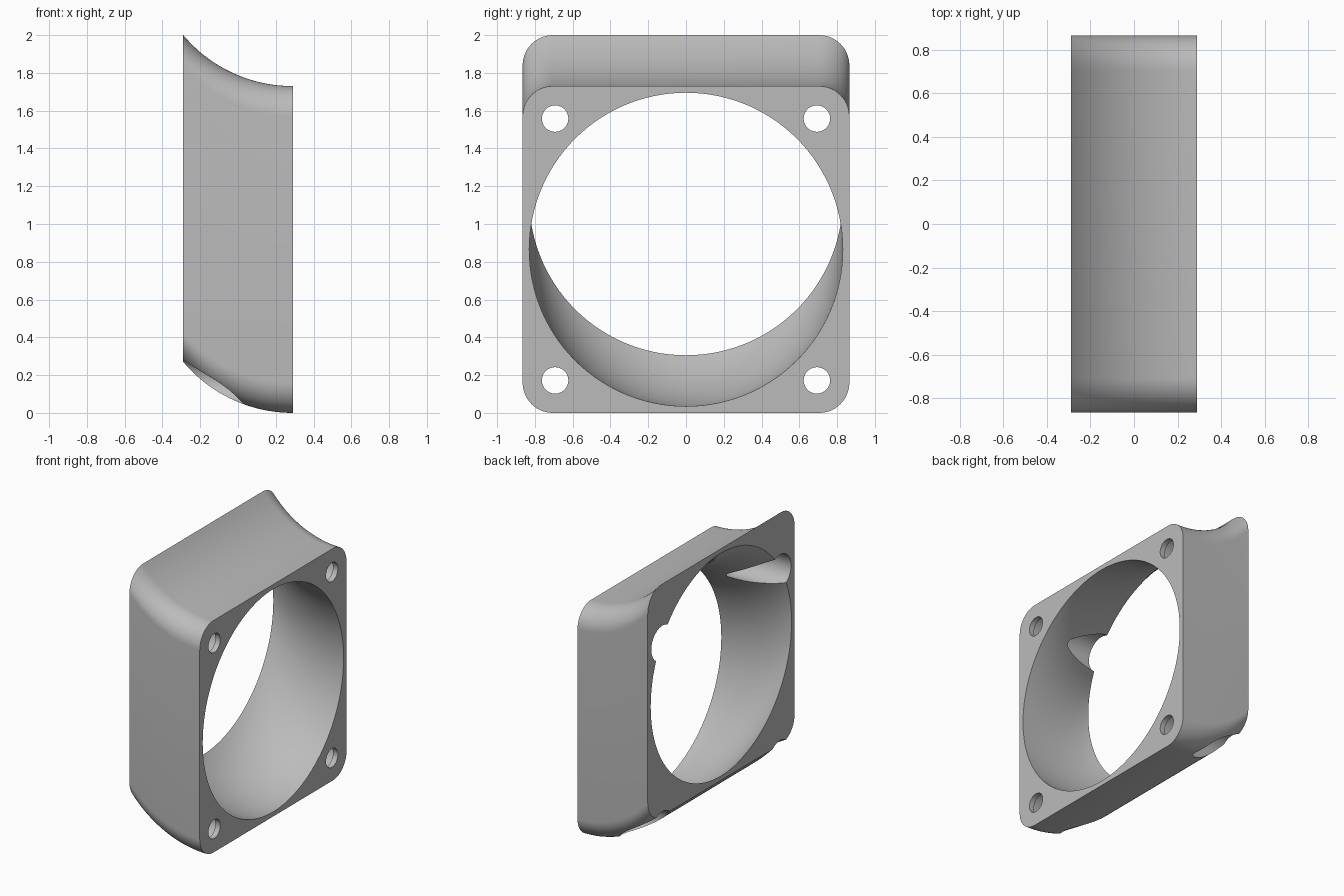
import bpy, bmesh, math

default = bpy.data.objects.get("Cube")
if default:
    bpy.data.objects.remove(default, do_unlink=True)

HALF_DEPTH, HALF_SIZE, CORNER = 0.29, 0.865, 0.16
BEND = 0.758           # radius of the arc that the duct follows
DUCT_RADIUS = 0.83
HOLE_OFFSET, HOLE_RADIUS, BORE_RADIUS = 0.693, 0.07, 0.13
FLANGE = 0.04          # thickness left under the screw heads

grey = bpy.data.materials.new("plain grey")
grey.use_nodes = True
grey.diffuse_color = (0.5, 0.5, 0.5, 1)
grey.node_tree.nodes["Principled BSDF"].inputs["Base Color"].default_value = (0.5, 0.5, 0.5, 1)


def rise(x):
    """Height gained along the arc, zero at the flat flange side."""
    run = max(0, HALF_DEPTH - x)
    return BEND - math.sqrt(BEND ** 2 - run ** 2)


def circle(radius, count, y=0, z=0):
    steps = [2 * math.pi * i / count for i in range(count)]
    return [(y + radius * math.cos(a), z + radius * math.sin(a)) for a in steps]


def rounded_square(half, radius, segments=14):
    points = []
    inner = half - radius
    for quarter, (sy, sz) in enumerate(((1, 1), (-1, 1), (-1, -1), (1, -1))):
        for i in range(segments + 1):
            a = math.pi / 2 * (quarter + i / segments)
            points.append((sy * inner + radius * math.cos(a),
                           sz * inner + radius * math.sin(a)))
    return points


def sweep(name, profile, stations, curved=True):
    """Solid made by sliding an upright y-z profile along x."""
    bm = bmesh.new()
    rings = [[bm.verts.new((x, y, z + HALF_SIZE + (rise(x) if curved else 0)))
              for y, z in profile] for x in stations]
    n = len(profile)
    for a, b in zip(rings, rings[1:]):
        for i in range(n):
            j = (i + 1) % n
            bm.faces.new((a[i], a[j], b[j], b[i]))
    bm.faces.new(rings[0])
    bm.faces.new(rings[-1])
    bmesh.ops.recalc_face_normals(bm, faces=bm.faces)
    mesh = bpy.data.meshes.new(name)
    bm.to_mesh(mesh)
    bm.free()
    mesh.materials.append(grey)
    obj = bpy.data.objects.new(name, mesh)
    bpy.context.collection.objects.link(obj)
    return obj


def cut(body, cutter):
    mod = body.modifiers.new("cut", "BOOLEAN")
    mod.operation, mod.solver, mod.object = "DIFFERENCE", "EXACT", cutter
    bpy.ops.object.modifier_apply(modifier=mod.name)
    bpy.data.objects.remove(cutter, do_unlink=True)


# Curved square body
arc = [-HALF_DEPTH + 2 * HALF_DEPTH * i / 28 for i in range(29)]
body = sweep("duct_adapter", rounded_square(HALF_SIZE, CORNER), arc)
bpy.ops.object.select_all(action="DESELECT")
bpy.context.view_layer.objects.active = body
body.select_set(True)

# Round air passage following the same arc
passage = [-HALF_DEPTH - 0.04] + arc + [HALF_DEPTH + 0.04]
cut(body, sweep("passage_cutter", circle(DUCT_RADIUS, 120), passage))

# Four straight screw holes, each with a wide bore from the rear
floor = HALF_DEPTH - FLANGE
for sy in (-1, 1):
    for sz in (-1, 1):
        y, z = sy * HOLE_OFFSET, sz * HOLE_OFFSET
        cut(body, sweep("bore_cutter", circle(BORE_RADIUS, 48, y, z),
                        (-HALF_DEPTH - 0.1, floor), False))
        cut(body, sweep("hole_cutter", circle(HOLE_RADIUS, 40, y, z),
                        (floor - 0.05, HALF_DEPTH + 0.1), False))

bpy.ops.object.shade_smooth_by_angle(angle=math.radians(28))
